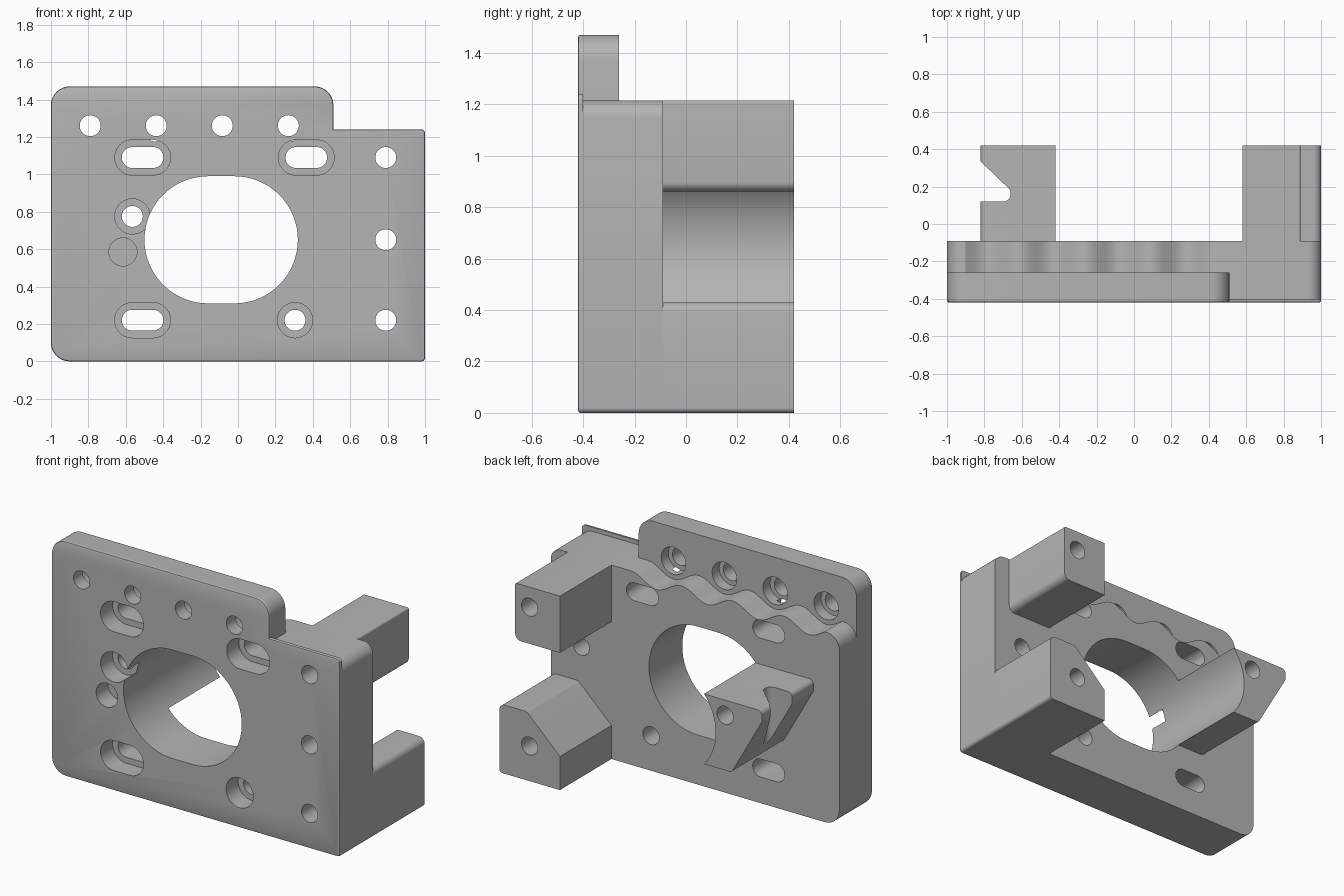
import bpy, bmesh, math
from mathutils import Vector

cube = bpy.data.objects.get("Cube")
if cube:
    bpy.data.objects.remove(cube, do_unlink=True)

grey = bpy.data.materials.new("machined_grey")
grey.use_nodes = True
grey.diffuse_color = (0.46, 0.46, 0.46, 1)
grey.node_tree.nodes["Principled BSDF"].inputs["Base Color"].default_value = (0.46, 0.46, 0.46, 1)

FRONT, SEAM, FLANGE_BACK, BODY_BACK, ARM_END = -0.42, -0.40, -0.26, -0.09, 0.42


def rounded(corners, steps=8):
    """Outline from (u, v, radius) corners, each rounded by a tangent arc."""
    out = []
    for i, (u, v, r) in enumerate(corners):
        p = Vector((u, v))
        if r == 0:
            out.append(p)
            continue
        a = (Vector(corners[i - 1][:2]) - p).normalized()
        b = (Vector(corners[(i + 1) % len(corners)][:2]) - p).normalized()
        half = a.angle(b) / 2
        centre = p + (a + b).normalized() * (r / math.sin(half))
        start = p + a * (r / math.tan(half)) - centre
        end = p + b * (r / math.tan(half)) - centre
        turn = math.atan2(start.x * end.y - start.y * end.x, start.dot(end))
        for k in range(steps + 1):
            t = turn * k / steps
            c, s = math.cos(t), math.sin(t)
            out.append(centre + Vector((start.x * c - start.y * s, start.x * s + start.y * c)))
    return out


def stadium(x, z, r, half=0.0, steps=24):
    """Circle, or a slot lengthened along x."""
    pts = []
    for side, base in ((1, -math.pi / 2), (-1, math.pi / 2)):
        for k in range(steps + (1 if half else 0)):
            t = base + math.pi * k / steps
            pts.append(Vector((x + side * half + r * math.cos(t), z + r * math.sin(t))))
    return pts


def prism(name, outline, lo, hi, vertical=False, front_bevel=0.0):
    """Extrude an outline along y, or along z when vertical."""
    bm = bmesh.new()
    place = (lambda p: (p.x, p.y, lo)) if vertical else (lambda p: (p.x, lo, p.y))
    face = bm.faces.new([bm.verts.new(place(p)) for p in outline])
    rim = list(face.edges)
    grown = bmesh.ops.extrude_face_region(bm, geom=[face], use_keep_orig=True)
    shift = (0, 0, hi - lo) if vertical else (0, hi - lo, 0)
    bmesh.ops.translate(bm, vec=shift,
                        verts=[g for g in grown["geom"] if isinstance(g, bmesh.types.BMVert)])
    bmesh.ops.recalc_face_normals(bm, faces=bm.faces)
    if front_bevel:
        bmesh.ops.bevel(bm, geom=rim, offset=front_bevel, segments=2, profile=0.5, affect='EDGES')
        bmesh.ops.recalc_face_normals(bm, faces=bm.faces)
    mesh = bpy.data.meshes.new(name)
    bm.to_mesh(mesh)
    bm.free()
    mesh.materials.append(grey)
    obj = bpy.data.objects.new(name, mesh)
    bpy.context.scene.collection.objects.link(obj)
    return obj


# Thin stepped front face
face_plate = prism("face_plate", rounded([
    (-1, 0, 0.1), (1, 0, 0.02), (1, 1.24, 0.02), (0.51, 1.24, 0),
    (0.51, 1.47, 0.1), (-1, 1.47, 0.1)]), FRONT, SEAM, front_bevel=0.01)

# Raised flange carrying the row of holes
flange = prism("upper_flange", rounded([
    (-1, 1.0, 0), (0.51, 1.0, 0), (0.51, 1.47, 0.1), (-1, 1.47, 0.1)]), SEAM, FLANGE_BACK)

# Thick body with a scalloped top edge below the flange holes
PITCH, FIRST = 0.353, -0.79
wave = []
for k in range(61):
    x = 0.447 - k * (0.447 + 0.9) / 60
    wave.append((x, 1.18 - 0.035 * math.cos(math.tau * (x - FIRST) / PITCH), 0))
body = prism("body", rounded(
    [(-1, 0, 0.1), (1, 0, 0.02), (1, 1.215, 0.07)] + wave + [(-1, 1.193, 0.09)]),
    SEAM, BODY_BACK)

# Rear mounting arms
upper_arm = prism("upper_arm", rounded([
    (0.58, 0.86, 0), (0.89, 0.86, 0.04), (0.89, 1.215, 0.01), (0.58, 1.215, 0)]),
    BODY_BACK, ARM_END)
lower_arm = prism("lower_arm", rounded([
    (0.58, 0, 0), (1, 0, 0.02), (1, 0.43, 0.04), (0.81, 0.43, 0.03), (0.58, 0.21, 0)]),
    BODY_BACK, ARM_END)
clamp_arm = prism("clamp_arm", rounded([
    (-0.3, 0.43, 0), (-0.3, 0.87, 0), (-0.82, 0.87, 0.03),
    (-0.82, 0.8, 0.03), (-0.61, 0.43, 0.03)]), BODY_BACK, ARM_END)
parts = [face_plate, flange, body, upper_arm, lower_arm, clamp_arm]

# Cutters: bore, plain holes, counterbored holes and slots
cutters = []


def cut(outline, lo=-0.6, hi=0.6, vertical=False):
    cutters.append(prism("cutter", outline, lo, hi, vertical))


HOLE, SINK_FLOOR = 0.056, -0.30
cut(stadium(-0.09, 0.65, 0.34, 0.07, 32))
for z in (1.09, 0.65, 0.22):
    cut(stadium(0.79, z, HOLE))
for i in range(4):
    cut(stadium(FIRST + i * PITCH, 1.26, HOLE))
    cut(stadium(FIRST + i * PITCH, 1.26, 0.085), -0.33, 0)
for x, z, half in ((-0.51, 1.09, 0.055), (0.365, 1.09, 0.055), (-0.51, 0.22, 0.055),
                   (0.305, 0.22, 0), (-0.565, 0.775, 0)):
    cut(stadium(x, z, HOLE, half))
    cut(stadium(x, z, 0.094, half), -0.6, SINK_FLOOR)
cut(stadium(-0.615, 0.585, 0.075), -0.6, SINK_FLOOR)

# Hooked notch in the outer side of the clamp arm
cut(rounded([(-0.95, 0.46, 0), (-0.95, 0.12, 0), (-0.66, 0.12, 0.04), (-0.66, 0.18, 0.03)]),
    0.3, 1.0, vertical=True)


def bounds(obj):
    axes = list(zip(*[v.co for v in obj.data.vertices]))
    return [(min(a), max(a)) for a in axes]


# Cut every part by the cutters that reach it, then bake
for part in parts:
    for cutter in cutters:
        if all(a[0] < b[1] and b[0] < a[1] for a, b in zip(bounds(part), bounds(cutter))):
            mod = part.modifiers.new("cut", 'BOOLEAN')
            mod.operation, mod.solver, mod.object = 'DIFFERENCE', 'EXACT', cutter
bpy.context.view_layer.update()
graph = bpy.context.evaluated_depsgraph_get()
for part in parts:
    baked = bpy.data.meshes.new_from_object(part.evaluated_get(graph))
    part.modifiers.clear()
    part.data = baked
for cutter in cutters:
    bpy.data.objects.remove(cutter, do_unlink=True)

# Smooth the round walls, keep edges sharp
for obj in bpy.context.view_layer.objects:
    obj.select_set(obj in parts)
bpy.context.view_layer.objects.active = body
bpy.ops.object.shade_smooth_by_angle(angle=math.radians(30))
